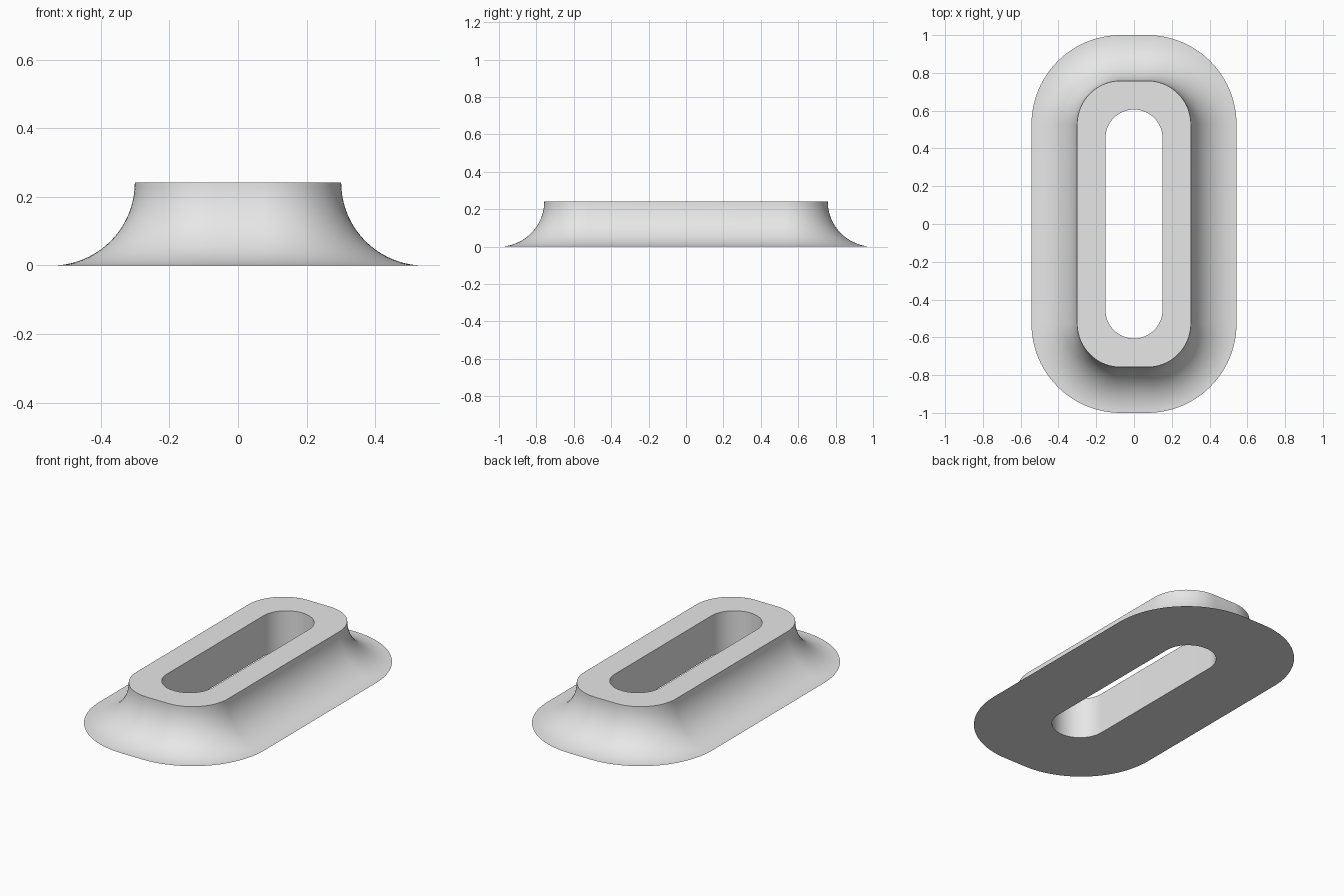
import bpy
import bmesh
from math import pi, sin, cos, radians

cube = bpy.data.objects.get("Cube")
if cube:
    bpy.data.objects.remove(cube, do_unlink=True)

HEIGHT = 0.242
CORNER_STEPS = 24
FLARE_STEPS = 24


def rounded_ring(bm, cx, cy, radius, z):
    """Rounded rectangle with corner centres at (+-cx, +-cy)."""
    ring = []
    for quarter, (sx, sy) in enumerate([(1, 1), (-1, 1), (-1, -1), (1, -1)]):
        for i in range(CORNER_STEPS + 1):
            a = (quarter + i / CORNER_STEPS) * pi / 2
            ring.append(bm.verts.new((sx * cx + radius * cos(a),
                                      sy * cy + radius * sin(a), z)))
    return ring


bm = bmesh.new()

# Slot wall, from the underside to the top
rings = [rounded_ring(bm, 0, 0.455, 0.151, z) for z in (0, HEIGHT)]

# Concave flare, from the top rim out to the base edge
for i in range(FLARE_STEPS + 1):
    a = i / FLARE_STEPS * pi / 2
    offset = HEIGHT * (1 - cos(a))
    rings.append(rounded_ring(bm, 0.07, 0.527, 0.231 + offset,
                              HEIGHT * (1 - sin(a))))

# Skin the rings into a closed body with flat top and underside
for k, ring in enumerate(rings):
    following = rings[(k + 1) % len(rings)]
    for i in range(len(ring)):
        j = (i + 1) % len(ring)
        bm.faces.new((ring[i], ring[j], following[j], following[i]))

bmesh.ops.remove_doubles(bm, verts=bm.verts, dist=1e-5)
bmesh.ops.recalc_face_normals(bm, faces=bm.faces)

mesh = bpy.data.meshes.new("flared_slot_collar")
bm.to_mesh(mesh)
bm.free()
collar = bpy.data.objects.new("flared_slot_collar", mesh)
bpy.context.collection.objects.link(collar)

# Plain light grey finish
grey = bpy.data.materials.new("light_grey")
grey.use_nodes = True
colour = (0.8, 0.8, 0.8, 1)
grey.diffuse_color = colour
grey.node_tree.nodes["Principled BSDF"].inputs["Base Color"].default_value = colour
mesh.materials.append(grey)

bpy.ops.object.select_all(action="DESELECT")
collar.select_set(True)
bpy.context.view_layer.objects.active = collar
bpy.ops.object.shade_smooth_by_angle(angle=radians(30))
